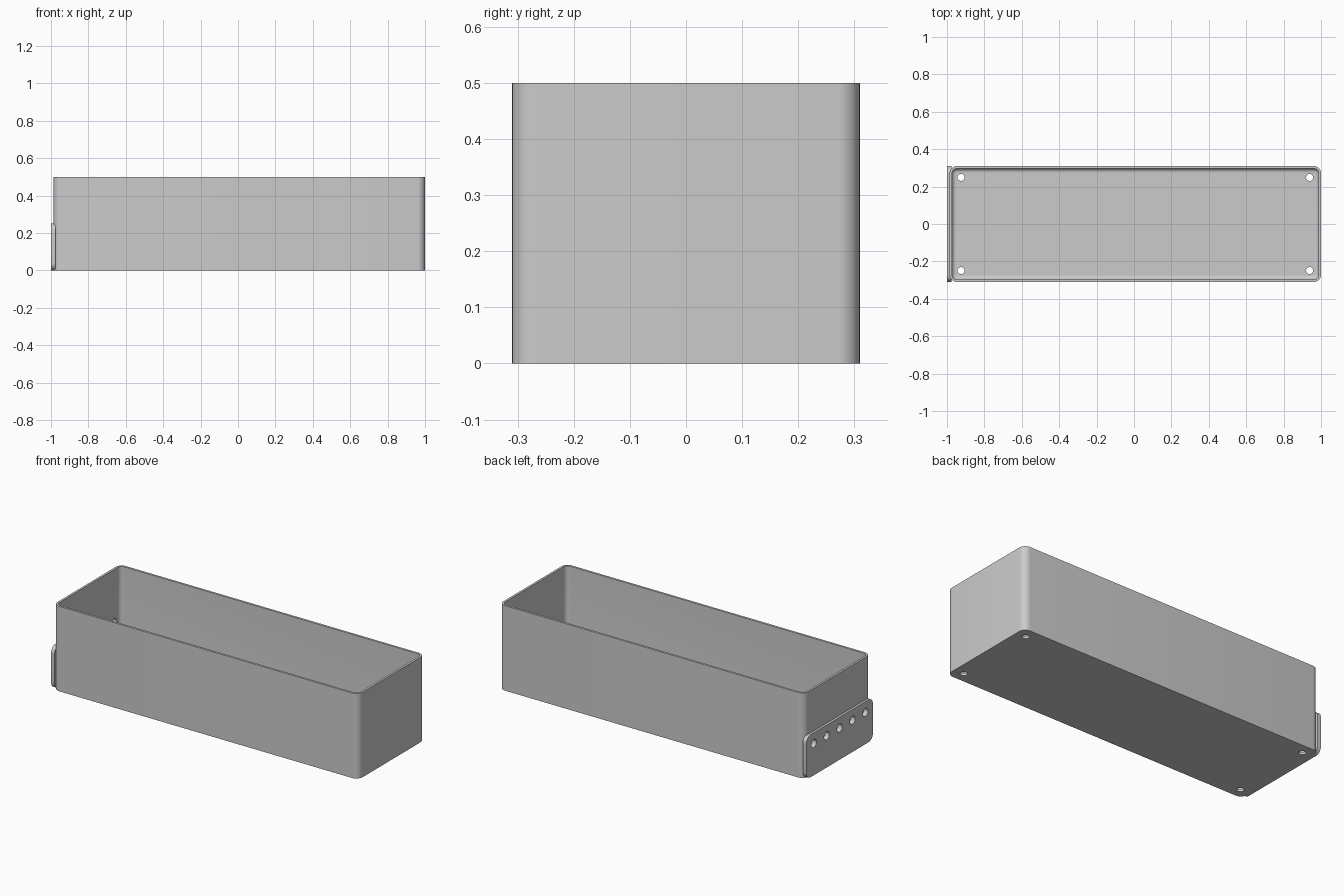
import bpy, bmesh
from math import pi, sin, cos, radians
from mathutils import Matrix, Vector

cube = bpy.data.objects.get("Cube")
if cube:
    bpy.data.objects.remove(cube, do_unlink=True)

grey = bpy.data.materials.new("plain grey")
grey.use_nodes = True
grey.diffuse_color = (0.6, 0.6, 0.6, 1)
grey.node_tree.nodes["Principled BSDF"].inputs["Base Color"].default_value = (0.6, 0.6, 0.6, 1)

HALF_X, HALF_Y, HEIGHT, RADIUS = 0.993, 0.31, 0.5, 0.04
CENTRE_X = 0.007
WALL, FLOOR, FILLET = 0.013, 0.015, 0.022


def rounded_rect(a, b, r, steps=8):
    """Outline of a rounded rectangle with half sizes a and b."""
    pts = []
    for quarter, (sx, sy) in enumerate(((1, 1), (-1, 1), (-1, -1), (1, -1))):
        for i in range(steps + 1):
            t = (quarter + i / steps) * pi / 2
            pts.append((sx * (a - r) + r * cos(t), sy * (b - r) + r * sin(t)))
    return pts


def loft(name, rings):
    """Closed solid through a list of matching rings."""
    bm = bmesh.new()
    loops = [[bm.verts.new(p) for p in ring] for ring in rings]
    n = len(loops[0])
    for low, high in zip(loops, loops[1:]):
        for i in range(n):
            j = (i + 1) % n
            bm.faces.new((low[i], low[j], high[j], high[i]))
    bm.faces.new(loops[0])
    bm.faces.new(loops[-1])
    bmesh.ops.recalc_face_normals(bm, faces=bm.faces)
    return finish(name, bm)


def finish(name, bm):
    mesh = bpy.data.meshes.new(name)
    bm.to_mesh(mesh)
    bm.free()
    mesh.materials.append(grey)
    obj = bpy.data.objects.new(name, mesh)
    bpy.context.collection.objects.link(obj)
    return obj


def drill(name, centres, radius, axis):
    """Hidden cutter made of one cylinder per hole."""
    bm = bmesh.new()
    turn = Vector((0, 0, 1)).rotation_difference(Vector(axis)).to_matrix().to_4x4()
    for c in centres:
        bmesh.ops.create_cone(bm, cap_ends=True, segments=32, radius1=radius,
                              radius2=radius, depth=0.12,
                              matrix=Matrix.Translation(c) @ turn)
    cutter = finish(name, bm)
    cutter.hide_render = True
    return cutter


def cut_and_smooth(obj, cutters):
    bpy.ops.object.select_all(action='DESELECT')
    obj.select_set(True)
    bpy.context.view_layer.objects.active = obj
    for cutter in cutters:
        mod = obj.modifiers.new("holes", 'BOOLEAN')
        mod.operation, mod.solver, mod.object = 'DIFFERENCE', 'EXACT', cutter
        bpy.ops.object.modifier_apply(modifier=mod.name)
    bpy.ops.object.shade_smooth_by_angle(angle=radians(30))


def box_ring(inset, z):
    outline = rounded_rect(HALF_X - inset, HALF_Y - inset, RADIUS - inset)
    return [(CENTRE_X + x, y, z) for x, y in outline]


# Open box with a fillet between the inner walls and the floor
rings = [box_ring(0, 0), box_ring(0, HEIGHT), box_ring(WALL, HEIGHT)]
for i in range(9):
    t = i / 8 * pi / 2
    rings.append(box_ring(WALL + FILLET * (1 - cos(t)), FLOOR + FILLET * (1 - sin(t))))
box = loft("planter_box", rings)

# End plate with rounded corners
outline = rounded_rect(HALF_Y, 0.125, 0.04)
plate = loft("end_plate", [[(x, y, z + 0.125) for y, z in outline] for x in (-1, -0.977)])

# Drain holes in the floor and a row of holes through the end
drains = drill("drain_cutter", [Vector((CENTRE_X + sx * 0.932, sy * 0.249, 0))
                                for sx in (-1, 1) for sy in (-1, 1)], 0.019, (0, 0, 1))
mounts = drill("mount_cutter", [Vector((-0.99, 0.12 * k, 0.187))
                                for k in range(-2, 3)], 0.024, (1, 0, 0))
cut_and_smooth(box, [drains, mounts])
cut_and_smooth(plate, [mounts])

for cutter in (drains, mounts):
    bpy.data.objects.remove(cutter, do_unlink=True)
